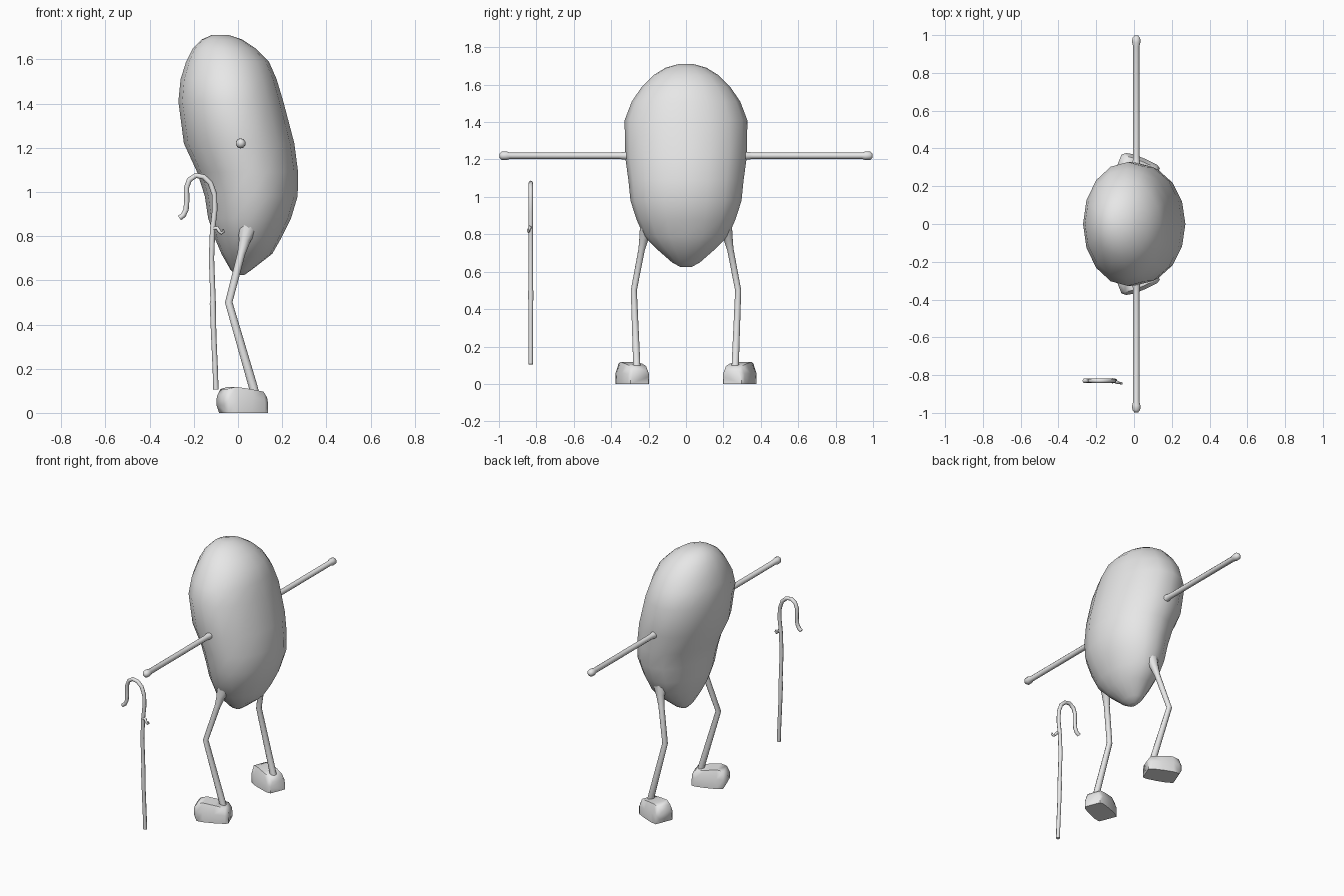
import bpy, bmesh, math
from mathutils import Vector

cube = bpy.data.objects.get("Cube")
if cube:
    bpy.data.objects.remove(cube, do_unlink=True)

grey = bpy.data.materials.new("plain grey")
grey.use_nodes = True
grey.diffuse_color = (0.8, 0.8, 0.8, 1)
grey.node_tree.nodes["Principled BSDF"].inputs["Base Color"].default_value = (0.8, 0.8, 0.8, 1)


def loft(name, rings, angle):
    """Skin a list of equal point rings, closing both ends."""
    bm = bmesh.new()
    loops = [[bm.verts.new(p) for p in ring] for ring in rings]
    n = len(loops[0])
    for a, b in zip(loops, loops[1:]):
        for i in range(n):
            j = (i + 1) % n
            bm.faces.new((a[i], a[j], b[j], b[i]))
    bm.faces.new(loops[0][::-1])
    bm.faces.new(loops[-1])
    bmesh.ops.recalc_face_normals(bm, faces=bm.faces)
    mesh = bpy.data.meshes.new(name)
    bm.to_mesh(mesh)
    bm.free()
    mesh.materials.append(grey)
    ob = bpy.data.objects.new(name, mesh)
    bpy.context.collection.objects.link(ob)
    bpy.ops.object.select_all(action="DESELECT")
    ob.select_set(True)
    bpy.context.view_layer.objects.active = ob
    bpy.ops.object.shade_smooth_by_angle(angle=math.radians(angle))
    return ob


def tube(name, points, radii, sides=10):
    """Round tube along a path with a radius at each point."""
    pts = [Vector(p) for p in points]
    rings = []
    for i, p in enumerate(pts):
        d = (pts[min(i + 1, len(pts) - 1)] - pts[max(i - 1, 0)]).normalized()
        u = d.cross(Vector((0, 1, 0)) if abs(d.y) < 0.8 else Vector((1, 0, 0))).normalized()
        v = d.cross(u)
        turns = [2 * math.pi * k / sides for k in range(sides)]
        rings.append([p + radii[i] * (u * math.cos(t) + v * math.sin(t)) for t in turns])
    return loft(name, rings, 70)


# Bean-shaped body: height, low x, high x, half depth
profile = [
    (0.625, -0.01, 0.03, 0.03), (0.65, -0.035, 0.065, 0.075),
    (0.72, -0.075, 0.155, 0.155), (0.79, -0.105, 0.195, 0.225),
    (0.88, -0.135, 0.24, 0.265), (0.98, -0.15, 0.27, 0.297),
    (1.09, -0.185, 0.272, 0.308), (1.22, -0.245, 0.255, 0.326),
    (1.41, -0.27, 0.205, 0.328), (1.51, -0.26, 0.175, 0.29),
    (1.59, -0.235, 0.14, 0.235), (1.65, -0.205, 0.08, 0.175),
    (1.69, -0.165, 0.02, 0.11), (1.71, -0.12, -0.04, 0.04),
]
SIDES = 16
body = []
for z, lo, hi, depth in profile:
    turns = [2 * math.pi * k / SIDES for k in range(SIDES)]
    body.append([((lo + hi) / 2 + (hi - lo) / 2 * math.cos(t), depth * math.sin(t), z) for t in turns])
loft("body", body, 80)

# Foot stations: distance toe to heel, half width, bottom, top
stations = [
    (-0.11, 0.042, 0.035, 0.08), (-0.09, 0.06, 0, 0.108),
    (-0.05, 0.068, 0, 0.118), (0.02, 0.068, 0, 0.108),
    (0.085, 0.062, 0, 0.096), (0.105, 0.052, 0, 0.07),
]
along = Vector((0.93, -0.37, 0))
across = Vector((0.37, 0.93, 0))

for side, label in ((1, "left"), (-1, "right")):
    def flip(points):
        return [(p[0], p[1] * side, p[2]) for p in points]

    # Arm with a slightly swollen rounded hand
    arm = [(0.012, y, 1.22) for y in (0.29, 0.325, 0.36, 0.94, 0.96, 0.985, 0.998)]
    tube(label + "_arm", flip(arm), (0.03, 0.021, 0.017, 0.017, 0.023, 0.022, 0.01))

    # Bent leg flaring into the body
    leg = [(0.045, 0.2, 0.85), (0.03, 0.225, 0.78), (0.015, 0.237, 0.72),
           (-0.042, 0.279, 0.5), (0.068, 0.264, 0.12), (0.078, 0.263, 0.08)]
    tube(label + "_leg", flip(leg), (0.05, 0.026, 0.018, 0.017, 0.02, 0.02))

    # Chunky flat-soled foot, toe turned outward
    rings = []
    for s, w, low, top in stations:
        mid = Vector((0.02, 0.287, 0)) + along * s
        section = [(-w, low), (w, low), (w, low + (top - low) * 0.55),
                   (w * 0.72, top), (-w * 0.72, top), (-w, low + (top - low) * 0.55)]
        rings.append(flip([mid + across * a + Vector((0, 0, h)) for a, h in section]))
    loft(label + "_foot", rings, 60)

# Crooked walking cane standing apart
path = [(-0.1, 0.105), (-0.103, 0.2), (-0.11, 0.35), (-0.114, 0.495), (-0.113, 0.51),
        (-0.12, 0.7), (-0.115, 0.83), (-0.105, 0.92), (-0.107, 0.99), (-0.125, 1.04),
        (-0.155, 1.068), (-0.19, 1.075), (-0.22, 1.055), (-0.233, 1.02), (-0.232, 0.96),
        (-0.235, 0.92), (-0.247, 0.895), (-0.265, 0.882)]
tube("cane", [(x, -0.83, z) for x, z in path], [0.012] * 3 + [0.014] + [0.012] * 14, 8)

# Small curled twig on the cane
twig = [(-0.115, -0.832, 0.835), (-0.095, -0.836, 0.838), (-0.085, -0.84, 0.822),
        (-0.075, -0.842, 0.813), (-0.065, -0.844, 0.82), (-0.068, -0.845, 0.831)]
tube("cane_twig", twig, (0.009, 0.009, 0.008, 0.007, 0.006, 0.004), 6)
